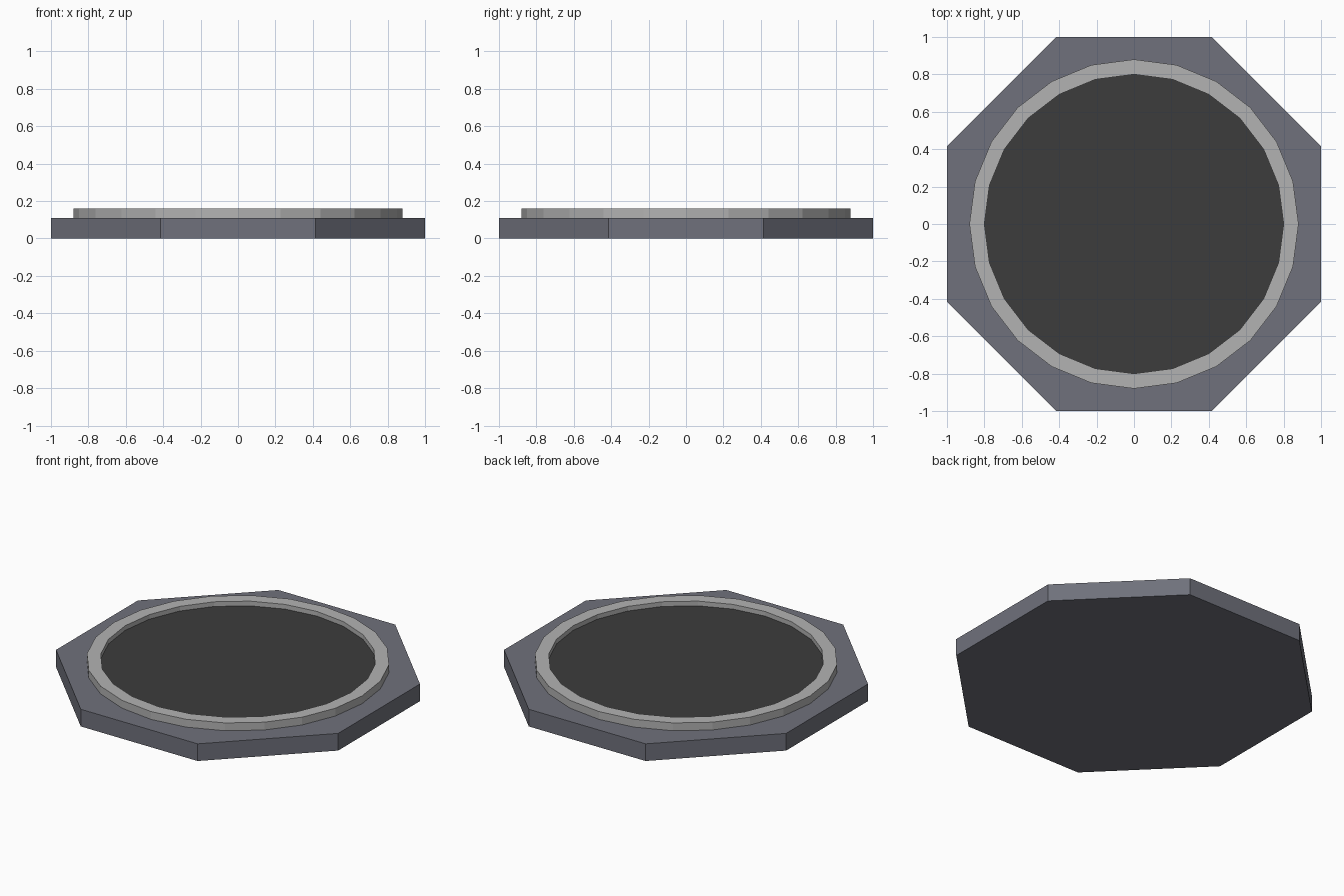
import bpy, bmesh
from math import pi, cos, sin

if "Cube" in bpy.data.objects:
    bpy.data.objects.remove(bpy.data.objects["Cube"])


def material(name, rgb):
    m = bpy.data.materials.new(name)
    m.diffuse_color = (*rgb, 1)
    m.use_nodes = True
    m.node_tree.nodes["Principled BSDF"].inputs["Base Color"].default_value = m.diffuse_color
    return m


def finish(name, bm, mat):
    bmesh.ops.recalc_face_normals(bm, faces=bm.faces)
    mesh = bpy.data.meshes.new(name)
    bm.to_mesh(mesh)
    bm.free()
    if mat:
        mesh.materials.append(mat)
    obj = bpy.data.objects.new(name, mesh)
    bpy.context.collection.objects.link(obj)
    return obj


def loop(bm, sides, radius, z, offset):
    angles = [offset + 2 * pi * i / sides for i in range(sides)]
    return [bm.verts.new((radius * cos(a), radius * sin(a), z)) for a in angles]


def bridge(bm, a, b):
    n = len(a)
    for i in range(n):
        j = (i + 1) % n
        bm.faces.new((a[i], a[j], b[j], b[i]))


def prism(name, sides, radius, z0, z1, offset, mat):
    bm = bmesh.new()
    low, high = (loop(bm, sides, radius, z, offset) for z in (z0, z1))
    bridge(bm, low, high)
    bm.faces.new(low)
    bm.faces.new(high)
    return finish(name, bm, mat)


def ring(name, sides, r_in, r_out, z0, z1, mat):
    bm = bmesh.new()
    section = [(r_out, z0), (r_out, z1), (r_in, z1), (r_in, z0)]
    loops = [loop(bm, sides, r, z, 0) for r, z in section]
    for k in range(4):
        bridge(bm, loops[k], loops[(k + 1) % 4])
    return finish(name, bm, mat)


slate = material("slate", (0.16, 0.165, 0.20))
dark = material("dark", (0.045, 0.045, 0.045))
light = material("light_grey", (0.45, 0.45, 0.45))

# Octagonal base with flat sides facing the axes
prism("base_plate", 8, 1 / cos(pi / 8), 0, 0.11, pi / 8, slate)
# Raised rim
ring("rim", 24, 0.80, 0.88, 0.11, 0.16, light)
# Dark pad recessed inside the rim
prism("pad", 24, 0.80, 0.11, 0.13, 0, dark)
